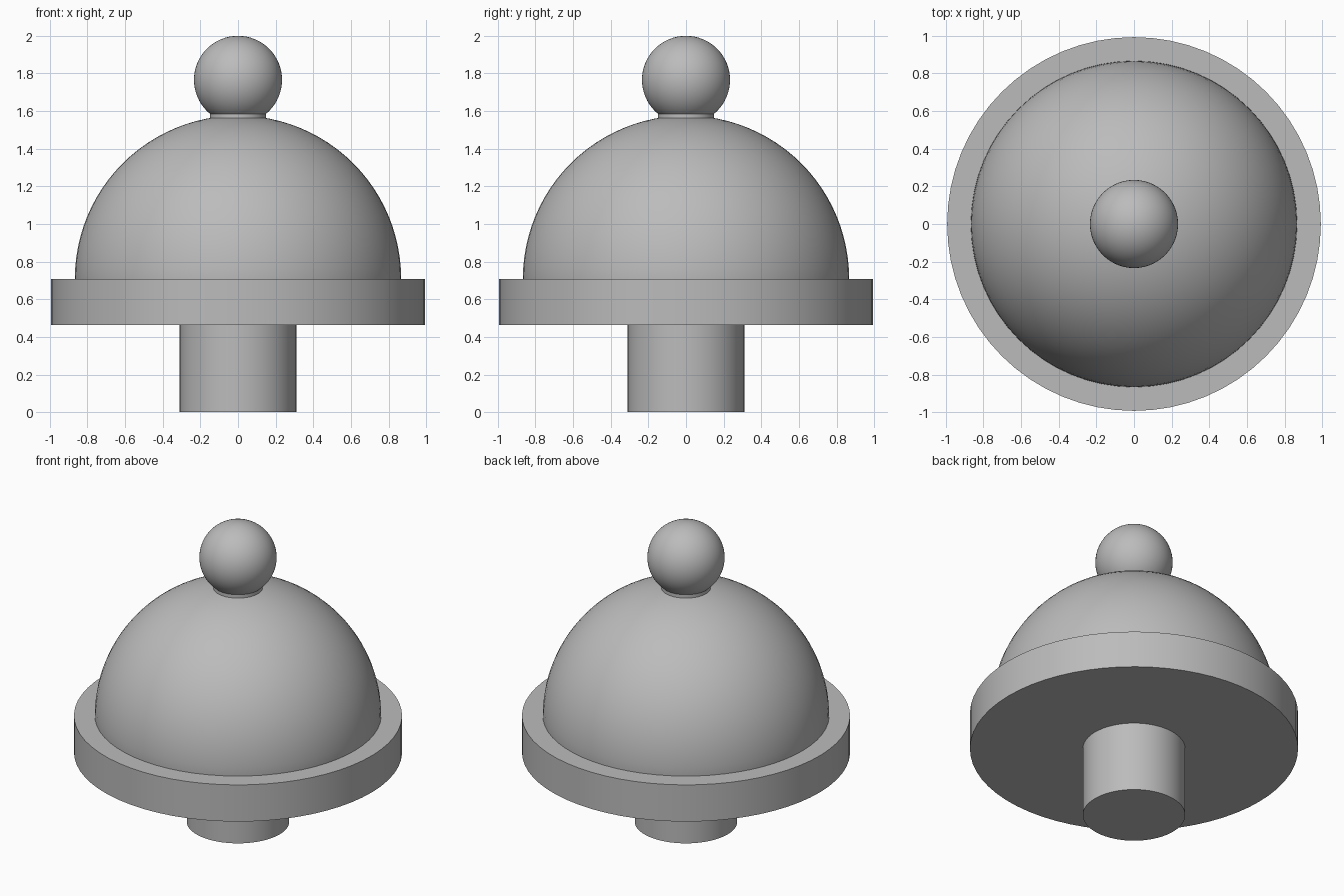
import bpy
import math

cube = bpy.data.objects.get("Cube")
if cube:
    bpy.data.objects.remove(cube, do_unlink=True)

# One grey for every part
grey = bpy.data.materials.new("plain grey")
grey.use_nodes = True
COLOUR = (0.5, 0.5, 0.5, 1.0)
grey.diffuse_color = COLOUR
grey.node_tree.nodes["Principled BSDF"].inputs["Base Color"].default_value = COLOUR


def finish(name):
    obj = bpy.context.object
    obj.name = name
    obj.data.materials.append(grey)
    bpy.ops.object.shade_smooth_by_angle(angle=math.radians(30))
    return obj


def disc(name, radius, bottom, top, sides=64):
    bpy.ops.mesh.primitive_cylinder_add(
        vertices=sides, radius=radius, depth=top - bottom,
        location=(0, 0, (bottom + top) / 2))
    return finish(name)


def ball(name, radius, height, rings):
    bpy.ops.mesh.primitive_uv_sphere_add(
        segments=64, ring_count=rings, radius=radius, location=(0, 0, height))
    return finish(name)


PLATE_BOTTOM, PLATE_TOP = 0.464, 0.709

# Stem and plate
disc("stem", 0.31, 0, PLATE_BOTTOM)
disc("plate", 0.993, PLATE_BOTTOM, PLATE_TOP)

# Dome: a sphere whose lower half is flattened onto the plate
dome = ball("dome", 0.867, PLATE_TOP, 48)
for v in dome.data.vertices:
    v.co.z = max(v.co.z, -0.02)

# Neck and knob on top
disc("neck", 0.149, 1.53, 1.588)
ball("knob", 0.234, 1.766, 32)
